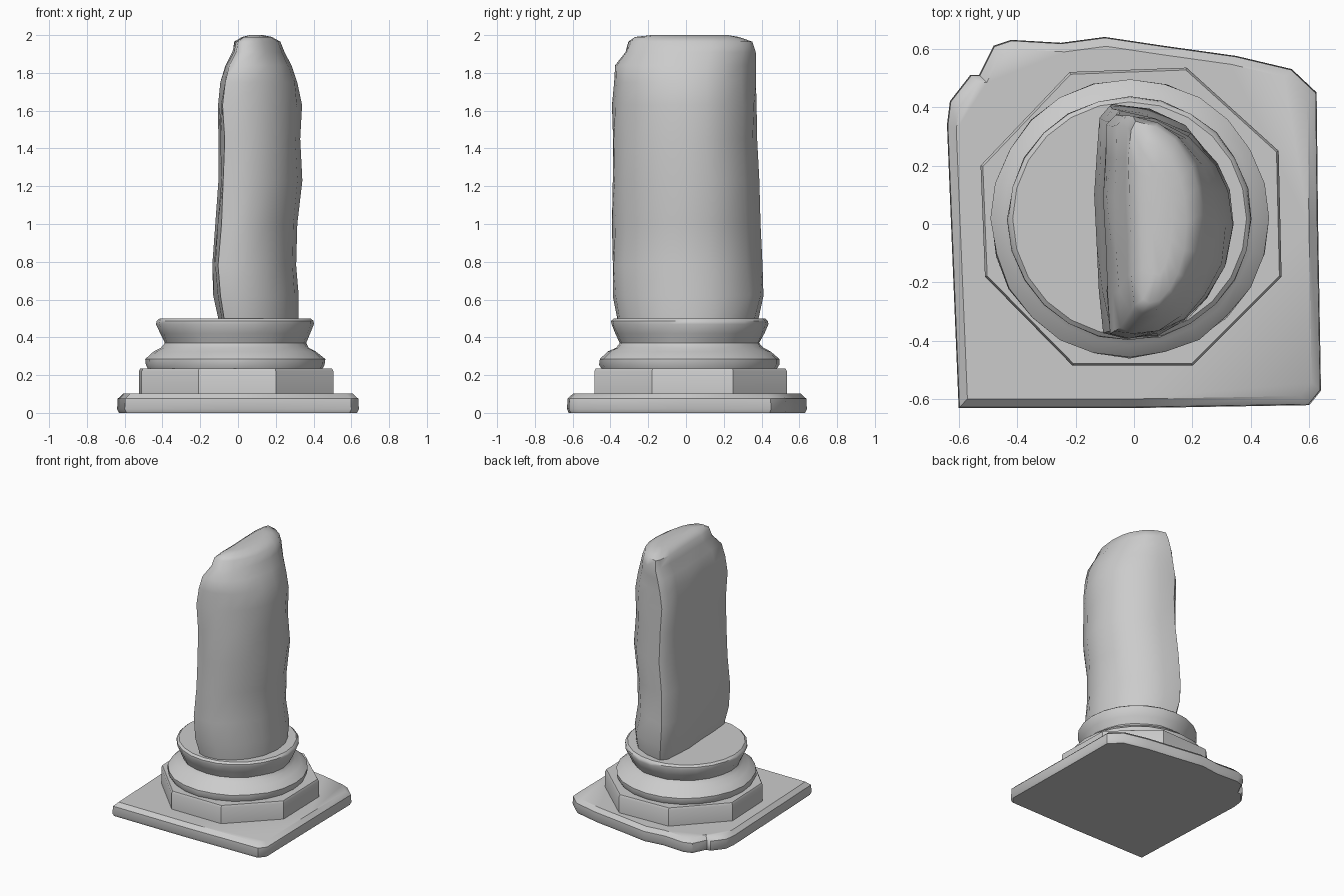
import bpy, bmesh, math, random
random.seed(4)


def loft(name, rings, jitter=0.0, angle=40):
    """Skin a stack of equal-length point rings and cap both ends."""
    bm = bmesh.new()
    layers = []
    for i, ring in enumerate(rings):
        j = jitter if 0 < i < len(rings) - 2 else 0
        layers.append([bm.verts.new((x + random.uniform(-j, j), y + random.uniform(-j, j), z))
                       for x, y, z in ring])
    n = len(layers[0])
    for a, b in zip(layers, layers[1:]):
        for i in range(n):
            k = (i + 1) % n
            bm.faces.new((a[i], a[k], b[k], b[i]))
    bm.faces.new(layers[0][::-1])
    bm.faces.new(layers[-1])
    bmesh.ops.recalc_face_normals(bm, faces=bm.faces)
    me = bpy.data.meshes.new(name)
    bm.to_mesh(me)
    bm.free()
    ob = bpy.data.objects.new(name, me)
    bpy.context.collection.objects.link(ob)
    bpy.ops.object.select_all(action='DESELECT')
    ob.select_set(True)
    bpy.context.view_layer.objects.active = ob
    bpy.ops.object.shade_smooth_by_angle(angle=math.radians(angle))
    return ob


def scaled(outline, levels):
    return [[(x * s, y * s, z) for x, y in outline] for s, z in levels]


# Worn square plinth with chipped back corners
plinth = [(-0.60, -0.63), (0.0, -0.63), (0.60, -0.62), (0.64, -0.57), (0.63, 0.0),
          (0.625, 0.45), (0.54, 0.53), (0.35, 0.575), (0.10, 0.61), (-0.10, 0.64),
          (-0.25, 0.62), (-0.42, 0.63), (-0.48, 0.61), (-0.53, 0.51), (-0.56, 0.51),
          (-0.63, 0.42), (-0.64, 0.34), (-0.62, -0.15)]
loft("plinth", scaled(plinth, [(0.985, 0), (1, 0.02), (0.995, 0.075), (0.95, 0.102)]))

# Irregular eight-sided step
step = [(-0.22, 0.52), (-0.525, 0.20), (-0.51, -0.18), (-0.21, -0.485),
        (0.20, -0.485), (0.505, -0.18), (0.495, 0.25), (0.18, 0.535)]
loft("octagonal_step", scaled(step, [(1, 0.09), (1, 0.22), (0.985, 0.235)]), angle=30)

# Round moulded base
profile = [(0.455, 0.22), (0.475, 0.255), (0.475, 0.285), (0.43, 0.325), (0.39, 0.345),
           (0.372, 0.37), (0.395, 0.42), (0.416, 0.47), (0.415, 0.487), (0.40, 0.50)]
SEG = 24
loft("moulded_base",
     [[(-0.015 + r * math.cos(2 * math.pi * i / SEG),
        0.018 + r * math.sin(2 * math.pi * i / SEG), z) for i in range(SEG)]
      for r, z in profile], jitter=0.004)

# Shaft split lengthwise: round on +x, fractured on -x, tapering to a broken top
section = [(0.04, -0.6), (0.07, -0.95), (0.2, -1), (0.42, -0.97), (0.64, -0.83),
           (0.81, -0.64), (0.95, -0.35), (1, 0), (0.96, 0.3), (0.87, 0.53),
           (0.66, 0.8), (0.4, 0.94), (0.12, 1), (0.04, 0.9), (0.02, 0.6), (0, 0.25), (0.03, -0.2)]
levels = [  # z, x min, x max, y min, y max
    (0.48, -0.10, 0.32, -0.36, 0.38), (0.62, -0.125, 0.325, -0.39, 0.415),
    (0.78, -0.135, 0.305, -0.39, 0.40), (1.00, -0.12, 0.31, -0.39, 0.39),
    (1.23, -0.105, 0.34, -0.39, 0.385), (1.45, -0.105, 0.33, -0.39, 0.38),
    (1.63, -0.11, 0.335, -0.39, 0.378), (1.75, -0.09, 0.315, -0.385, 0.375),
    (1.84, -0.07, 0.285, -0.375, 0.372), (1.91, -0.035, 0.25, -0.32, 0.37),
    (1.965, -0.02, 0.225, -0.30, 0.35), (1.99, 0.02, 0.18, -0.27, 0.28),
    (2.00, 0.06, 0.13, -0.18, 0.22)]
loft("broken_shaft",
     [[(x0 + u * (x1 - x0), (y0 + y1) / 2 + v * (y1 - y0) / 2, z) for u, v in section]
      for z, x0, x1, y0, y1 in levels], jitter=0.006, angle=50)
